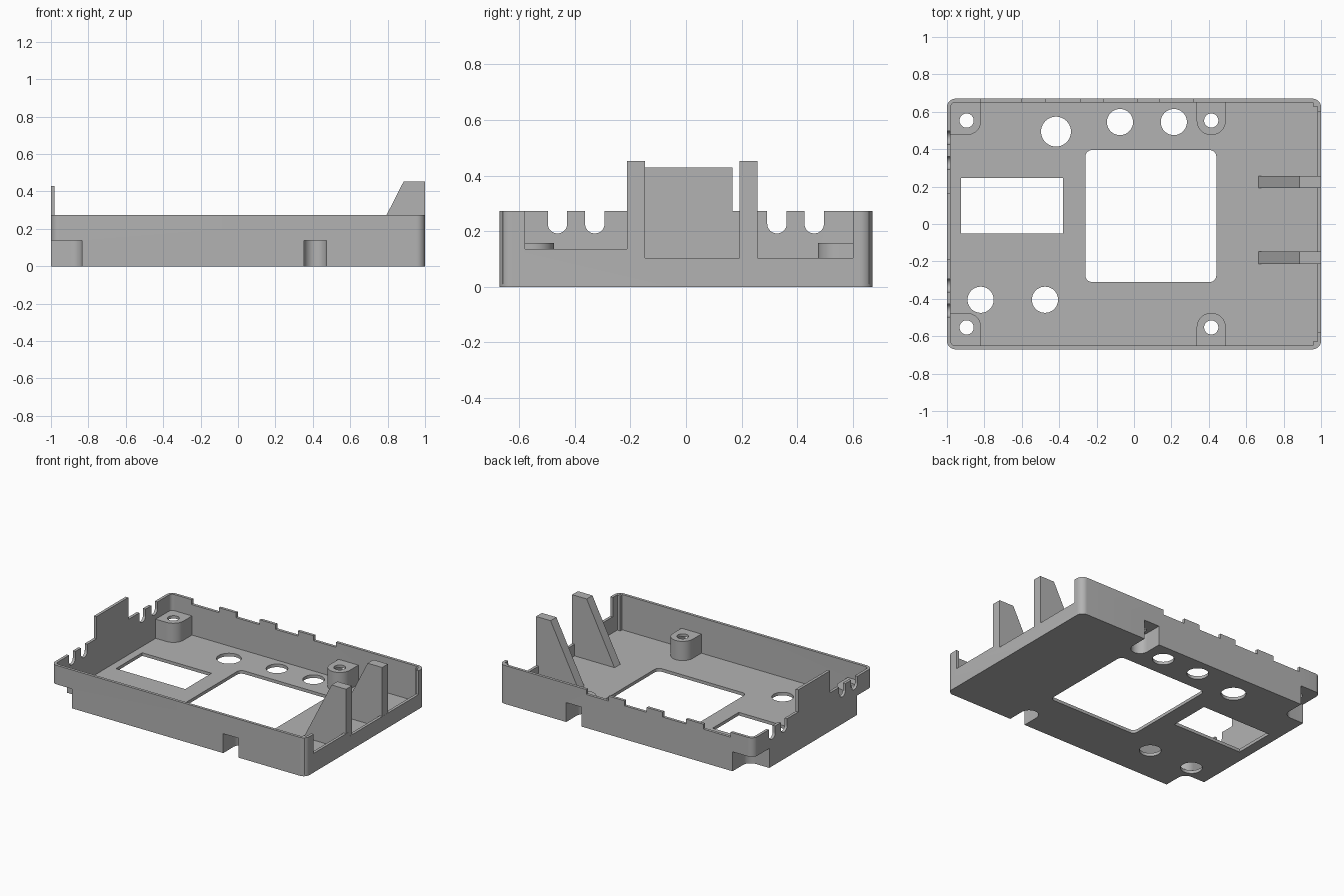
import bpy, bmesh, math

if "Cube" in bpy.data.objects:
    bpy.data.objects.remove(bpy.data.objects["Cube"])

grey = bpy.data.materials.new("plain grey plastic")
grey.use_nodes = True
COLOUR = (0.45, 0.45, 0.45, 1)
grey.diffuse_color = COLOUR
grey.node_tree.nodes["Principled BSDF"].inputs["Base Color"].default_value = COLOUR

FLOOR, WALL, TOP = 0.022, 0.02, 0.273
HX, HY = 1.0, 0.67


def prism(name, pts, lo, hi, axis="z"):
    """Extrude a flat outline from lo to hi along an axis."""
    place = {"z": lambda u, v, w: (u, v, w),
             "x": lambda u, v, w: (w, u, v),
             "y": lambda u, v, w: (u, w, v)}[axis]
    bm = bmesh.new()
    a = [bm.verts.new(place(u, v, lo)) for u, v in pts]
    b = [bm.verts.new(place(u, v, hi)) for u, v in pts]
    bm.faces.new(a)
    bm.faces.new(b)
    n = len(pts)
    for i in range(n):
        j = (i + 1) % n
        bm.faces.new((a[i], a[j], b[j], b[i]))
    bmesh.ops.recalc_face_normals(bm, faces=bm.faces)
    mesh = bpy.data.meshes.new(name)
    bm.to_mesh(mesh)
    bm.free()
    mesh.materials.append(grey)
    ob = bpy.data.objects.new(name, mesh)
    bpy.context.collection.objects.link(ob)
    return ob


def arc(cx, cy, r, start, end, n=10):
    angles = [math.radians(start + (end - start) * i / n) for i in range(n + 1)]
    return [(cx + r * math.cos(t), cy + r * math.sin(t)) for t in angles]


def circle(cx, cy, r):
    return arc(cx, cy, r, 0, 360, 40)[:-1]


def rect(x0, x1, y0, y1, r=0):
    if not r:
        return [(x0, y0), (x1, y0), (x1, y1), (x0, y1)]
    return (arc(x1 - r, y1 - r, r, 0, 90) + arc(x0 + r, y1 - r, r, 90, 180)
            + arc(x0 + r, y0 + r, r, 180, 270) + arc(x1 - r, y0 + r, r, 270, 360))


def combine(target, tool, operation="DIFFERENCE"):
    mod = target.modifiers.new("combine", "BOOLEAN")
    mod.operation, mod.object, mod.solver = operation, tool, "EXACT"
    bpy.context.view_layer.objects.active = target
    bpy.ops.object.modifier_apply(modifier=mod.name)
    bpy.data.objects.remove(tool)


def cut(pts, lo, hi, axis="z"):
    combine(tray, prism("cutter", pts, lo, hi, axis))


def add(pts, lo, hi):
    combine(tray, prism("addition", pts, lo, hi), "UNION")


# Open tray with rounded corners
tray = prism("tray", rect(-HX, HX, -HY, HY, 0.045), 0, TOP)
cut(rect(-HX + WALL, HX - WALL, -HY + WALL, HY - WALL, 0.025), FLOOR, 1)


# Screw bosses, hollow underneath and open to the outside
def boss_outline(x, side, r, edge_x, edge_y):
    y = 0.553
    if x < 0:
        pts = [(edge_x, edge_y), (edge_x, y - r)] + arc(x, y, r, -90, 0) + [(x + r, edge_y)]
    else:
        pts = [(x - r, edge_y)] + arc(x, y, r, 180, 360, 20) + [(x + r, edge_y)]
    return [(u, v * side) for u, v in pts]


SCREWS = [(x, s) for x in (-0.895, 0.413) for s in (-1, 1)]
for x, s in SCREWS:
    add(boss_outline(x, s, 0.078, -0.985, 0.655), FLOOR / 2, 0.158)
for x, s in SCREWS:
    cut(boss_outline(x, s, 0.06, -1.1, 0.8), -0.1, 0.138)
    cut(circle(x, 0.553 * s, 0.038), 0.1, 0.2)

# Small ribs in the corners beside the open end
for s in (-1, 1):
    ys = sorted((0.628 * s, 0.66 * s))
    add(rect(0.957, 0.985, *ys), FLOOR / 2, TOP - 0.002)

# Floor openings
cut(rect(-0.26, 0.44, -0.31, 0.395, 0.035), -0.1, 0.1)
cut(rect(-0.925, -0.38, -0.05, 0.245), -0.1, 0.1)
for x, y, r in ((-0.417, 0.494, 0.08), (-0.075, 0.545, 0.07), (0.213, 0.545, 0.07),
                (-0.82, -0.405, 0.07), (-0.476, -0.405, 0.07)):
    cut(circle(x, y, r), -0.1, 0.1)

# Low notches along the back wall
for x0, x1 in ((-0.82, -0.605), (-0.47, -0.285), (-0.16, 0.015), (0.14, 0.315)):
    cut(rect(x0, x1, TOP - 0.035, 0.5), 0.64, 0.75, "y")

# Round-bottomed cable slots in the end wall
for y in (-0.462, -0.328, 0.327, 0.461):
    slot = arc(y, 0.227, 0.035, 180, 360, 16) + [(y + 0.035, 0.5), (y - 0.035, 0.5)]
    cut(slot, -1.1, -0.97, "x")

# Stepped opening in the opposite end wall
cut([(-0.578, 0.136), (-0.18, 0.136), (-0.18, 0.104), (0.6, 0.104),
     (0.6, 0.5), (-0.578, 0.5)], 0.97, 1.1, "x")

# Raised tab on the end wall
tab = prism("end_tab", rect(-0.19, 0.167, TOP, 0.43), -1.0, -0.98, "x")

# Sloped support fins
fin_side = [(0.66, FLOOR / 2), (0.999, FLOOR / 2), (0.999, 0.452), (0.885, 0.452)]
fins = [prism("support_fin_" + n, fin_side, y, y + 0.065, "y")
        for n, y in (("front", -0.213), ("back", 0.192))]

# Smooth the round parts and keep edges sharp
bpy.ops.object.select_all(action="DESELECT")
for ob in [tray, tab] + fins:
    ob.select_set(True)
bpy.context.view_layer.objects.active = tray
bpy.ops.object.shade_smooth_by_angle(angle=math.radians(30))
